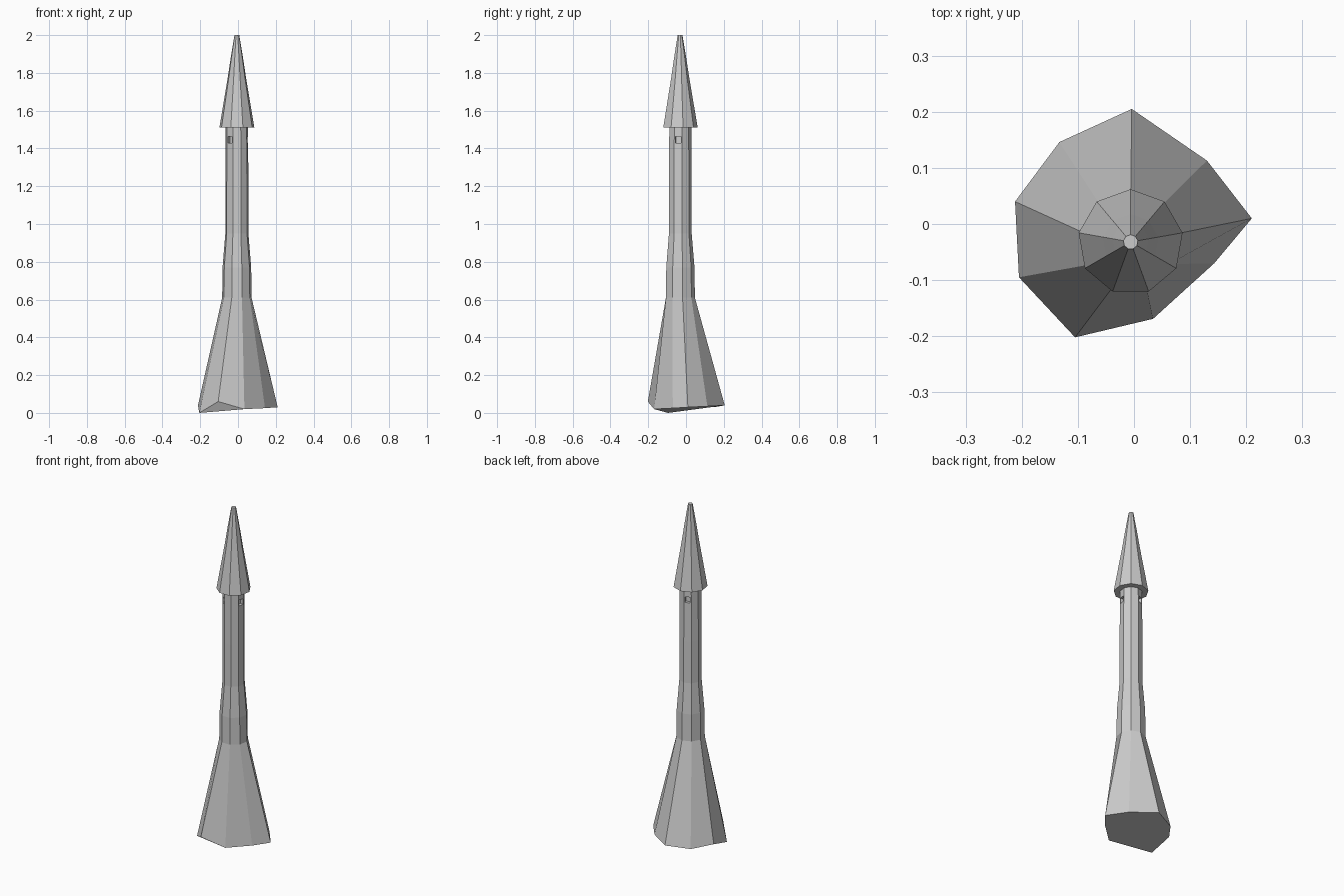
import bpy, bmesh
from math import sin, cos, radians
from mathutils import Matrix, Vector

if "Cube" in bpy.data.objects:
    bpy.data.objects.remove(bpy.data.objects["Cube"])

CX, CY, SIDES = -0.006, -0.032, 9


def ring(radius, z):
    return [(CX + radius * cos(radians(90 - 40 * i)),
             CY + radius * sin(radians(90 - 40 * i)), z) for i in range(SIDES)]


def make_object(name, bm):
    bmesh.ops.recalc_face_normals(bm, faces=bm.faces)
    mesh = bpy.data.meshes.new(name)
    bm.to_mesh(mesh)
    bm.free()
    obj = bpy.data.objects.new(name, mesh)
    bpy.context.collection.objects.link(obj)
    return obj


def loft(name, rings):
    bm = bmesh.new()
    loops = [[bm.verts.new(p) for p in r] for r in rings]
    for a, b in zip(loops, loops[1:]):
        for i in range(SIDES):
            j = (i + 1) % SIDES
            bm.faces.new((a[i], a[j], b[j], b[i]))
    bm.faces.new(loops[0])
    bm.faces.new(loops[-1])
    return make_object(name, bm)


# Uneven rocky foot, clockwise from the back
foot = [(-0.004, 0.205, 0.04), (0.13, 0.113, 0.035), (0.21, 0.01, 0.03),
        (0.143, -0.07, 0.025), (0.034, -0.169, 0.02), (-0.105, -0.202, 0.06),
        (-0.205, -0.095, 0.0), (-0.212, 0.04, 0.04), (-0.133, 0.146, 0.03)]

# Flared base and shaft
tower = loft("tower", [foot, ring(0.079, 0.61), ring(0.077, 0.77),
                       ring(0.062, 0.95), ring(0.062, 1.2), ring(0.06, 1.512)])

# Pointed roof with blunt tip
loft("roof", [ring(0.094, 1.51), ring(0.05, 1.77), ring(0.033, 1.88),
              ring(0.013, 2.0)])

# Three recessed windows below the roof
bm = bmesh.new()
for angle in (-130, -10, 110):
    a = radians(angle)
    centre = Vector((CX + 0.058 * cos(a), CY + 0.058 * sin(a), 1.447))
    m = (Matrix.Translation(centre) @ Matrix.Rotation(a, 4, 'Z')
         @ Matrix.Diagonal((0.04, 0.03, 0.034, 1)))
    bmesh.ops.create_cube(bm, size=1, matrix=m)
cutter = make_object("window_cutter", bm)
cutter.hide_render = True
cutter.hide_viewport = True
cutter.display_type = 'WIRE'
cut = tower.modifiers.new("windows", 'BOOLEAN')
cut.operation = 'DIFFERENCE'
cut.object = cutter
cut.solver = 'EXACT'
